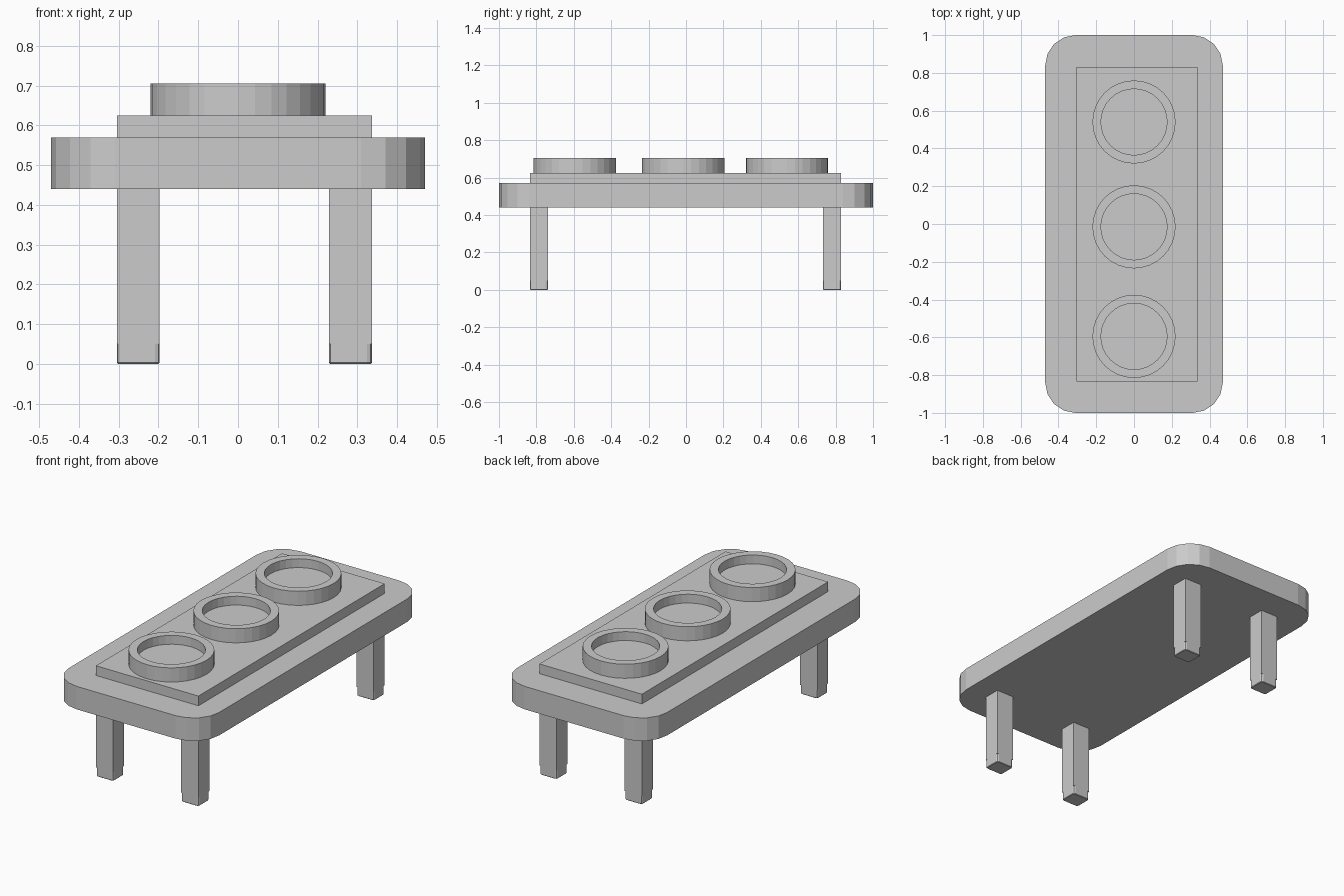
import bpy, bmesh, math

if "Cube" in bpy.data.objects:
    bpy.data.objects.remove(bpy.data.objects["Cube"])

grey = bpy.data.materials.new("plain grey")
grey.diffuse_color = (0.6, 0.6, 0.6, 1)
grey.use_nodes = True
grey.node_tree.nodes["Principled BSDF"].inputs["Base Color"].default_value = grey.diffuse_color


def finish(bm, name):
    bmesh.ops.recalc_face_normals(bm, faces=bm.faces)
    mesh = bpy.data.meshes.new(name)
    bm.to_mesh(mesh)
    bm.free()
    mesh.materials.append(grey)
    obj = bpy.data.objects.new(name, mesh)
    bpy.context.collection.objects.link(obj)
    return obj


def box(bm, x0, x1, y0, y1, z0, z1):
    """Add a box given by its limits; return its vertices."""
    verts = bmesh.ops.create_cube(bm, size=1)["verts"]
    for v in verts:
        v.co = (x1 if v.co.x > 0 else x0,
                y1 if v.co.y > 0 else y0,
                z1 if v.co.z > 0 else z0)
    return verts


def bevel_upright(bm, width, segments):
    """Round the vertical edges of everything in the mesh."""
    edges = [e for e in bm.edges
             if abs(e.verts[0].co.z - e.verts[1].co.z) > 0.01]
    bmesh.ops.bevel(bm, geom=edges, offset=width, segments=segments,
                    profile=0.5, affect='EDGES')


# Table top with rounded corners
bm = bmesh.new()
box(bm, -0.47, 0.47, -1, 1, 0.44, 0.57)
bevel_upright(bm, 0.16, 4)
finish(bm, "table_top")

# Raised rectangular pad
bm = bmesh.new()
box(bm, -0.305, 0.337, -0.835, 0.83, 0.565, 0.625)
finish(bm, "raised_pad")

# Three round dishes: outer wall, rim, inner wall and recessed floor
SIDES = 32
profile = [(0.22, 0.62), (0.22, 0.705), (0.175, 0.705), (0.175, 0.655)]
for i, cy in enumerate((-0.595, -0.015, 0.54)):
    bm = bmesh.new()
    rings = []
    for r, z in profile:
        rings.append([bm.verts.new((r * math.cos(2 * math.pi * k / SIDES),
                                    cy + r * math.sin(2 * math.pi * k / SIDES), z))
                      for k in range(SIDES)])
    for low, high in zip(rings, rings[1:]):
        for k in range(SIDES):
            n = (k + 1) % SIDES
            bm.faces.new((low[k], low[n], high[n], high[k]))
    bm.faces.new(rings[-1])
    bm.faces.new(rings[0][::-1])
    finish(bm, f"round_dish_{i + 1}")

# Four square legs, each ending in a foot with trimmed corners
for side, x0, x1 in (("left", -0.305, -0.197), ("right", 0.229, 0.337)):
    for end, y0, y1 in (("front", -0.835, -0.738), ("back", 0.732, 0.83)):
        bm = bmesh.new()
        box(bm, x0, x1, y0, y1, 0.05, 0.445)
        finish(bm, f"{end}_{side}_leg")

        bm = bmesh.new()
        box(bm, x0, x1, y0, y1, 0, 0.052)
        bevel_upright(bm, 0.012, 2)
        bottom = [e for e in bm.edges if all(v.co.z < 0.001 for v in e.verts)]
        bmesh.ops.bevel(bm, geom=bottom, offset=0.003, segments=1,
                        affect='EDGES')
        finish(bm, f"{end}_{side}_foot")
